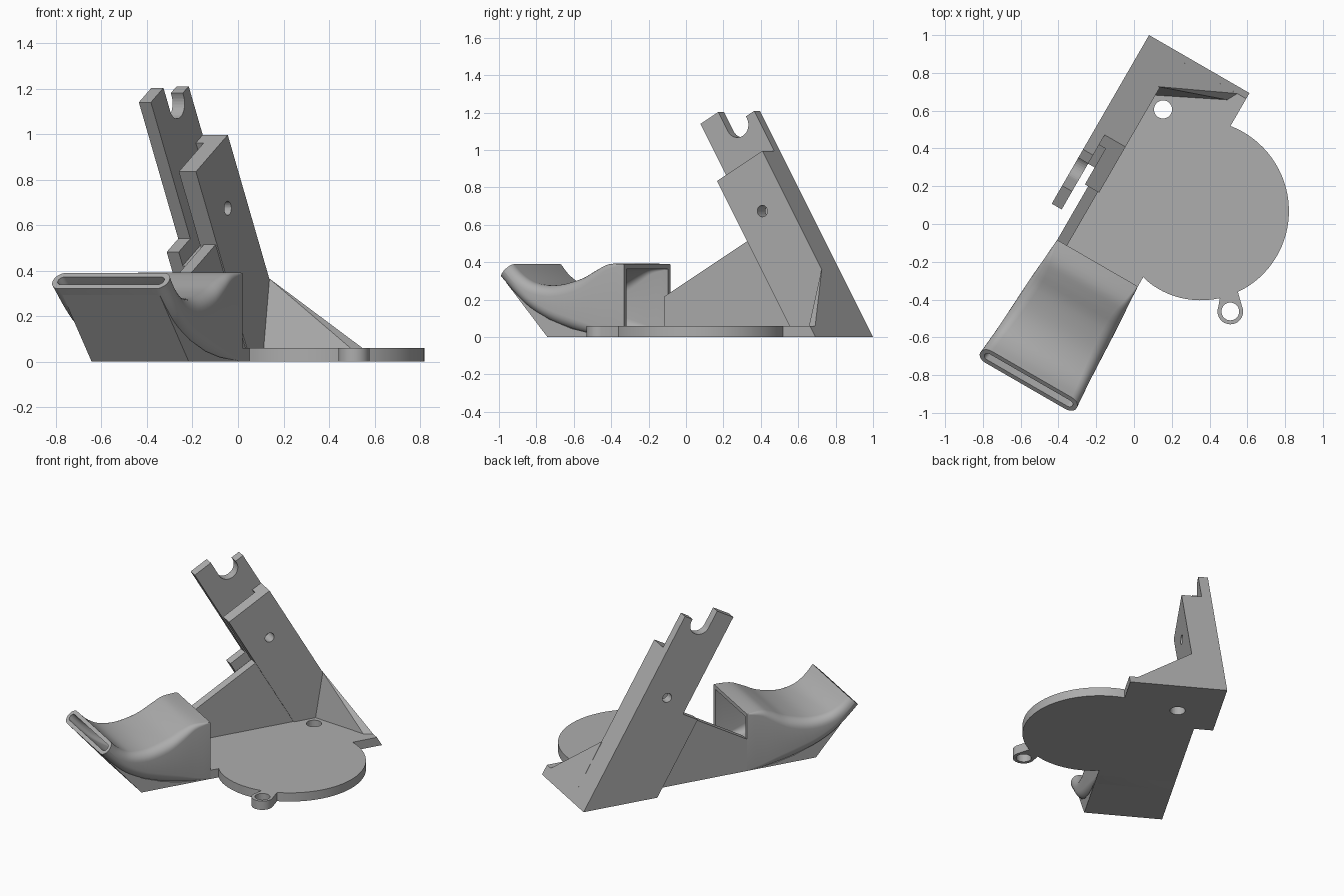
import bpy, bmesh
from math import sin, cos, pi, radians, tan
from mathutils import Matrix, Vector

if "Cube" in bpy.data.objects:
    bpy.data.objects.remove(bpy.data.objects["Cube"])

GREY = (0.42, 0.42, 0.42, 1)
mat = bpy.data.materials.new("plain grey")
mat.use_nodes = True
mat.diffuse_color = GREY
mat.node_tree.nodes["Principled BSDF"].inputs["Base Color"].default_value = GREY

# Working frame: a runs across, b runs along; the whole part is turned 30 degrees
TURN = Matrix.Rotation(radians(-30), 4, 'Z')
LEAN = radians(30)
BACK = 0.906
LEFT, RIGHT, MOUTH = -0.31, 0.183, -0.276


def finish(name, bm, smooth=False, turn=True):
    bmesh.ops.recalc_face_normals(bm, faces=bm.faces)
    if turn:
        bm.transform(TURN)
    me = bpy.data.meshes.new(name)
    bm.to_mesh(me)
    bm.free()
    me.materials.append(mat)
    ob = bpy.data.objects.new(name, me)
    bpy.context.collection.objects.link(ob)
    if smooth:
        bpy.ops.object.select_all(action='DESELECT')
        ob.select_set(True)
        bpy.context.view_layer.objects.active = ob
        bpy.ops.object.shade_smooth_by_angle(angle=radians(35))
    return ob


def extrude(name, pts, depth, smooth=False, turn=True):
    """Prism from a closed 3D outline."""
    bm = bmesh.new()
    face = bm.faces.new([bm.verts.new(p) for p in pts])
    new = bmesh.ops.extrude_face_region(bm, geom=[face])["geom"]
    bmesh.ops.translate(bm, vec=depth, verts=[v for v in new if isinstance(v, bmesh.types.BMVert)])
    return finish(name, bm, smooth, turn)


def side_prism(name, profile, a0, a1):
    """Profile in (b, z), extruded across."""
    return extrude(name, [(a0, b, z) for b, z in profile], (a1 - a0, 0, 0))


def lean(n, s):
    """n = distance forward of the leaning back face, s = distance up along it."""
    return (BACK - n * cos(LEAN) - s * sin(LEAN), s * cos(LEAN) - n * sin(LEAN))


def foot(n):
    return (n, n * tan(LEAN))


def lean_prism(name, profile, a0, a1):
    return side_prism(name, [lean(*p) for p in profile], a0, a1)


def drill(targets, centre, radius, axis, turn=True):
    bm = bmesh.new()
    rot = Matrix.Rotation(pi / 2, 4, axis) if axis == 'Y' else Matrix()
    bmesh.ops.create_cone(bm, cap_ends=True, segments=32, radius1=radius, radius2=radius,
                          depth=1, matrix=Matrix.Translation(centre) @ rot)
    cutter = finish("hole_cutter", bm, turn=turn)
    cutter.hide_render = True
    for ob in targets:
        mod = ob.modifiers.new("hole", 'BOOLEAN')
        mod.operation, mod.solver, mod.object = 'DIFFERENCE', 'EXACT', cutter
        bpy.ops.object.select_all(action='DESELECT')
        ob.select_set(True)
        bpy.context.view_layer.objects.active = ob
        bpy.ops.object.modifier_apply(modifier="hole")
    bpy.data.objects.remove(cutter)


# Base plate with a bevelled back edge
T = 0.06
base = side_prism("base_plate", [(MOUTH, 0), (BACK, 0), lean(0, T / cos(LEAN)), (MOUTH, T)], LEFT, RIGHT)
drill([base], (-0.17, 0.602, 0), 0.048, 'Z')

# Slightly spiral fan plate
cx, cy = 0.34, 0.06
spiral = []
for i in range(49):
    t = i / 48
    ang, r = radians(-131 + 201 * t), 0.447 + 0.043 * t ** 0.6
    spiral.append((cx + r * cos(ang), cy + r * sin(ang), 0))
extrude("fan_plate", spiral, (0, 0, T), True, False)

# Screw ear on the fan plate
ex, ey, er = 0.51, -0.463, 0.068
ear_pts = [(ex + er * cos(radians(a)), ey + er * sin(radians(a)), 0) for a in range(-200, 16, 9)]
ear_pts += [(0.55, -0.36, 0), (0.46, -0.36, 0)]
ear = extrude("screw_ear", ear_pts, (0, 0, T), True, False)
drill([ear], (ex, ey, 0), 0.047, 'Z', False)

# Leaning post with an open round notch at its tip
cn, cs, cr = 0.1275, 1.384, 0.068
notch = [(cn - cr * cos(pi * i / 16), cs - cr * sin(pi * i / 16)) for i in range(17)]
post = lean_prism("leaning_post", [foot(0), (0, 1.397), (cn - cr, 1.397)] + notch +
                  [(cn + cr, 1.502), (0.323, 1.502), (0.323, 0.81), (0.44, 0.81), foot(0.44)],
                  -0.431, -0.37)

# Side panel, rear web and slot floor beside the post
panel = lean_prism("side_panel", [foot(0), (0, 1.15), (0.323, 1.15), foot(0.323)], -0.33, -0.243)
lean_prism("rear_web", [foot(0), (0, 1.15), (0.07, 1.15), foot(0.07)], -0.37, -0.33)
lean_prism("slot_floor", [foot(0), (0, 0.74), (0.44, 0.74), foot(0.44)], -0.37, LEFT)
drill([post, panel], (-0.34, lean(0.161, 0.871)[0], lean(0.161, 0.871)[1]), 0.031, 'Y')

# Side wall running down from the post to the duct
wall_top = 0.78
n_end = (BACK - MOUTH - wall_top * sin(LEAN)) / cos(LEAN)
side_prism("side_wall", [lean(*foot(0)), lean(0, wall_top), lean(n_end, wall_top), (MOUTH, 0)],
           LEFT, -0.25)

# Tapered brace between the post and the base
bm = bmesh.new()
for p in [(-0.25, 0.642, 0.05), (-0.25, 0.695, 0.37), (-0.25, 0.877, 0.05),
          (0.11, 0.82, 0.05), (0.14, 0.877, 0.05), (0.11, 0.865, 0.07)]:
    bm.verts.new(p)
bmesh.ops.convex_hull(bm, input=bm.verts)
finish("corner_brace", bm)

# Air duct: hollow loft from a square mouth to a flat rounded outlet
top = [(MOUTH, 0.39), (-0.38, 0.39), (-0.46, 0.36), (-0.56, 0.312), (-0.7, 0.278),
       (-0.82, 0.287), (-0.9, 0.33), (-0.96, 0.39)]
low = [(MOUTH, 0), (-0.38, 0), (-0.48, 0.01), (-0.6, 0.035), (-0.74, 0.085),
       (-0.86, 0.155), (-0.95, 0.235), (-1.03, 0.32)]


def smooth_path(pts, steps=4):
    """Catmull-Rom through the points."""
    p = [Vector(q) for q in [pts[0]] + pts + [pts[-1]]]
    out = []
    for i in range(1, len(p) - 2):
        for k in range(steps):
            t = k / steps
            out.append(0.5 * (2 * p[i] + (p[i + 1] - p[i - 1]) * t
                       + (2 * p[i - 1] - 5 * p[i] + 4 * p[i + 1] - p[i + 2]) * t * t
                       + (3 * p[i] - p[i - 1] - 3 * p[i + 1] + p[i + 2]) * t ** 3))
    return out + [p[-2]]


def ring(bm, up, dn, t, inset):
    """Rounded rectangle spanning the low and top points."""
    axis = (up - dn).normalized()
    h = (up - dn).length / 2 - inset
    mid = (up + dn) / 2
    a0, a1 = LEFT - 0.055 * t + inset, RIGHT + 0.042 * t - inset
    w, ac = (a1 - a0) / 2, (a0 + a1) / 2
    r = max(0.004, h * min(1, 1.1 * t))
    verts = []
    for q, (sx, sy) in enumerate([(1, 1), (-1, 1), (-1, -1), (1, -1)]):
        for k in range(7):
            ang = pi / 2 * (q + k / 6)
            p = mid + axis * (sy * (h - r) + r * sin(ang))
            verts.append(bm.verts.new((ac + sx * (w - r) + r * cos(ang), p.x, p.y)))
    return verts


bm = bmesh.new()
ups, dns = smooth_path(top), smooth_path(low)
count = len(ups)
outer = [ring(bm, u, d, i / (count - 1), 0) for i, (u, d) in enumerate(zip(ups, dns))]
inner = [ring(bm, u, d, i / (count - 1), 0.026) for i, (u, d) in enumerate(zip(ups, dns))]
loop = outer + inner[::-1]
for r0, r1 in zip(loop, loop[1:] + loop[:1]):
    for j in range(len(r0)):
        k = (j + 1) % len(r0)
        bm.faces.new((r0[j], r0[k], r1[k], r1[j]))
finish("air_duct", bm, True)

# Solid wedge under the duct
side_prism("duct_wedge", [(MOUTH, 0), (-0.75, 0), (-1.005, 0.292)] +
           [(b, z + 0.01) for b, z in low[-2:0:-1]] + [(MOUTH, 0.01)], LEFT, RIGHT)
